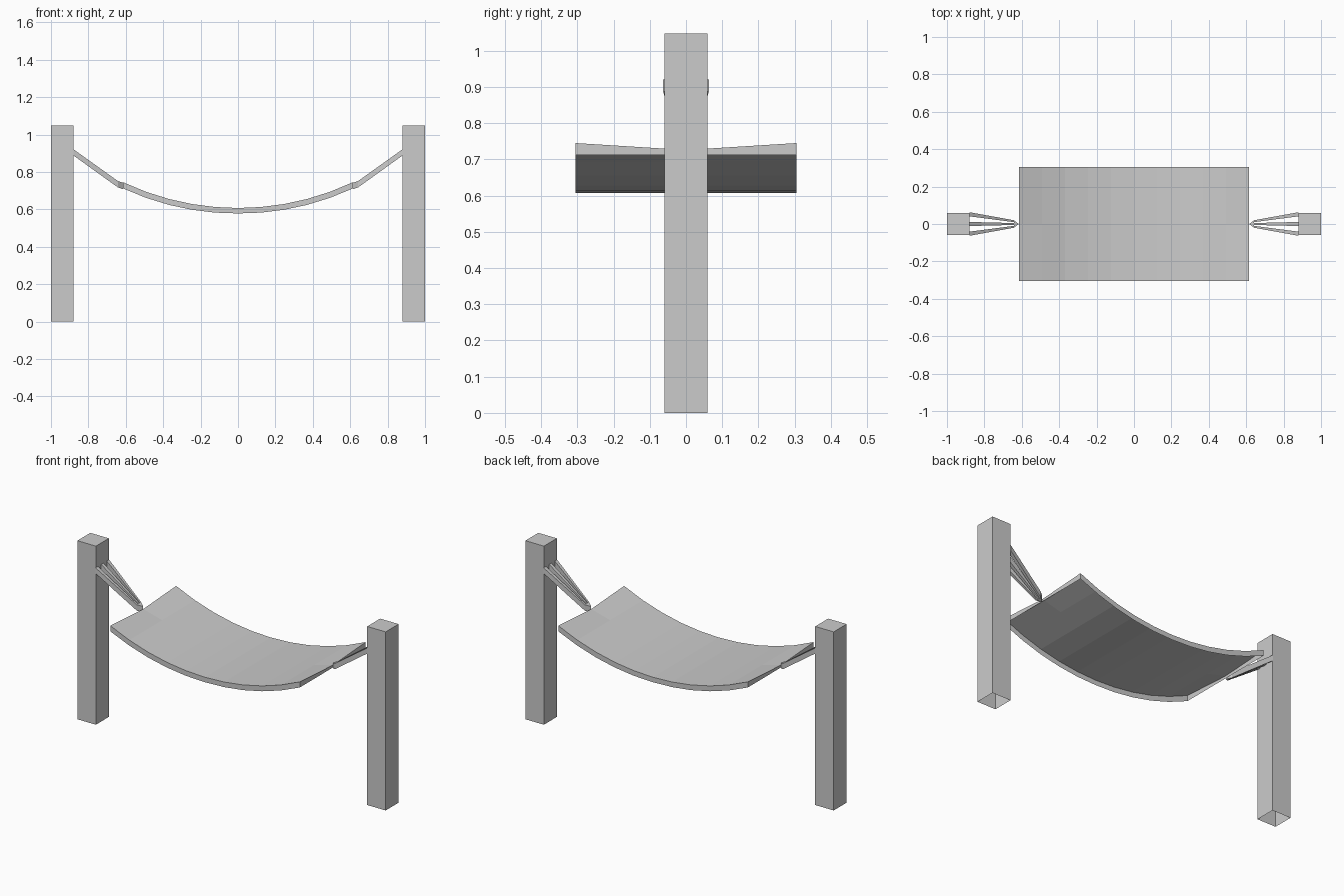
import bpy, bmesh, math

if "Cube" in bpy.data.objects:
    bpy.data.objects.remove(bpy.data.objects["Cube"])


def finish(name, bm, drop=()):
    # Orient the closed shell, then remove the open faces
    bmesh.ops.recalc_face_normals(bm, faces=bm.faces[:])
    if drop:
        bmesh.ops.delete(bm, geom=list(drop), context='FACES')
    me = bpy.data.meshes.new(name)
    bm.to_mesh(me)
    bm.free()
    ob = bpy.data.objects.new(name, me)
    bpy.context.collection.objects.link(ob)
    return ob


def loft(name, a, b, open_start=False):
    # Solid between two matching outlines
    bm = bmesh.new()
    va = [bm.verts.new(p) for p in a]
    vb = [bm.verts.new(p) for p in b]
    n = len(va)
    for i in range(n):
        j = (i + 1) % n
        bm.faces.new((va[i], va[j], vb[j], vb[i]))
    start = bm.faces.new(va)
    bm.faces.new(vb)
    return finish(name, bm, [start] if open_start else [])


def rect_x(x, y0, y1, z0, z1):
    return [(x, y0, z0), (x, y1, z0), (x, y1, z1), (x, y0, z1)]


def sling():
    # Curved cloth with a turned-down rim, open underneath
    half, wid, segs, radius = 0.615, 0.305, 10, 1.44
    bm = bmesh.new()
    top, low = [], []
    for i in range(segs + 1):
        x = half * (2 * i / segs - 1)
        z = 0.607 + radius - math.sqrt(radius ** 2 - x * x)
        dip = 0.019 if i in (0, segs) else 0
        top.append([bm.verts.new((x, y, z - (dip if y == 0 else 0))) for y in (-wid, 0, wid)])
        t = 0.029 + 0.004 * abs(x) / half
        low.append([bm.verts.new((x, y, z - t)) for y in (-wid, wid)])
    under = []
    for i in range(segs):
        a, b, c, d = top[i], top[i + 1], low[i], low[i + 1]
        for k in (0, 1):
            bm.faces.new((a[k], b[k], b[k + 1], a[k + 1]))
        bm.faces.new((a[0], c[0], d[0], b[0]))
        bm.faces.new((a[2], b[2], d[1], c[1]))
        under.append(bm.faces.new((c[0], c[1], d[1], d[0])))
    for i in (0, segs):
        bm.faces.new(top[i] + low[i][::-1])
    return finish("hammock_sling", bm, under)


sling()
for side, s in (("left", -1), ("right", 1)):
    # Square post, open at the foot
    foot = [(s * x, y, 0) for x, y in ((0.88, -0.06), (1, -0.06), (1, 0.06), (0.88, 0.06))]
    loft(side + "_post", foot, [(x, y, 1.047) for x, y, z in foot], True)
    # Three ropes converging towards the sling
    for k in (-1, 0, 1):
        y0, y1 = 0.052 * k, 0.015 * k
        loft(f"{side}_rope_{k + 2}",
             rect_x(s * 0.88, y0 - 0.011, y0 + 0.011, 0.888, 0.921),
             rect_x(s * 0.642, y1 - 0.005, y1 + 0.005, 0.717, 0.751))
    # Wedge-shaped knot where the ropes meet
    knot = [(0.616, 0, 0.727), (0.642, -0.02, 0.751), (0.642, 0.02, 0.751)]
    tip = [(s * x, y, 0.742 if y == 0 else z) for x, y, z in knot]
    loft(side + "_knot", tip, [(x, y, 0.708 if y == 0 else 0.717) for x, y, z in tip])
